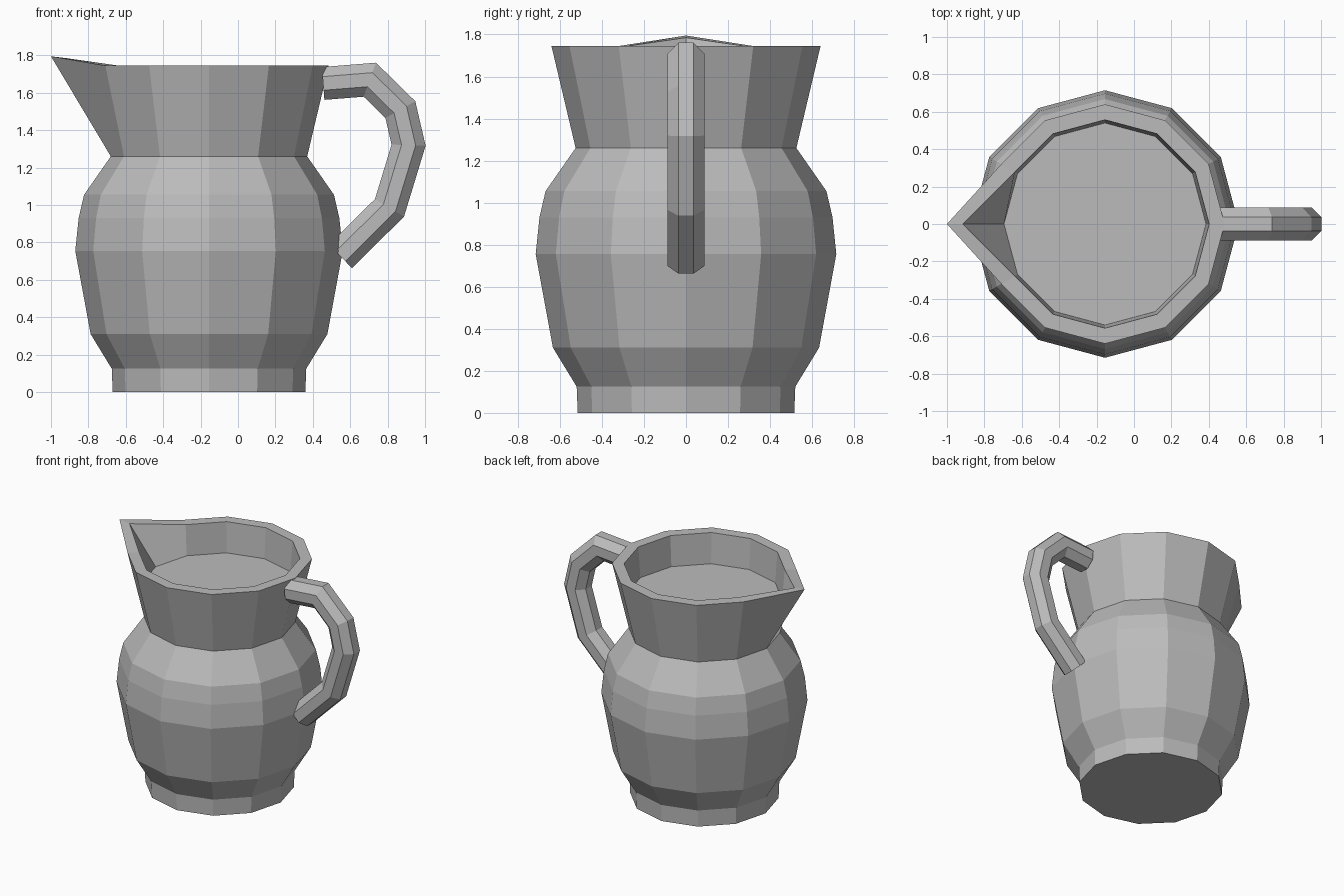
import bpy, bmesh, math
from mathutils import Vector

cube = bpy.data.objects.get("Cube")
if cube:
    bpy.data.objects.remove(cube, do_unlink=True)

SIDES = 12
AXIS_X = -0.155

clay = bpy.data.materials.new("plain grey clay")
clay.use_nodes = True
grey = (0.5, 0.5, 0.5, 1)
clay.diffuse_color = grey
clay.node_tree.nodes["Principled BSDF"].inputs["Base Color"].default_value = grey


def ring(radius, z, tip=None):
    """Level ring around the jug axis; tip pulls the -x corner out to (x, z)."""
    pts = [Vector((AXIS_X + radius * math.cos(math.tau * i / SIDES),
                   radius * math.sin(math.tau * i / SIDES), z)) for i in range(SIDES)]
    if tip:
        pts[SIDES // 2] = Vector((tip[0], 0, tip[1]))
    return pts


def loft(name, rings):
    """Skin a list of equal rings and cap both ends."""
    bm = bmesh.new()
    loops = [[bm.verts.new(p) for p in r] for r in rings]
    n = len(loops[0])
    for a, b in zip(loops, loops[1:]):
        for i in range(n):
            j = (i + 1) % n
            bm.faces.new((a[i], a[j], b[j], b[i]))
    bm.faces.new(loops[0][::-1])
    bm.faces.new(loops[-1])
    # split bent quads along the crease that runs down to the spout's tip
    bmesh.ops.recalc_face_normals(bm, faces=bm.faces)
    mesh = bpy.data.meshes.new(name)
    bm.to_mesh(mesh)
    bm.free()
    mesh.materials.append(clay)
    obj = bpy.data.objects.new(name, mesh)
    bpy.context.collection.objects.link(obj)
    return obj


# Jug: foot, belly, neck, spouted rim, then the inside down to its floor
outside = [(0.515, 0), (0.52, 0.125), (0.633, 0.31), (0.715, 0.755),
           (0.697, 0.93), (0.668, 1.055), (0.525, 1.26)]
rings = [ring(r, z) for r, z in outside]
rings += [ring(0.64, 1.745, (-1.0, 1.795)),
          ring(0.557, 1.745, (-0.915, 1.785)),
          ring(0.54, 1.515)]
loft("jug_body", rings)

# Handle: octagonal bar swept along a bent path with mitred corners
path = [Vector((x, 0, z)) for x, z in
        [(0.455, 1.65), (0.705, 1.67), (0.868, 1.51),
         (0.912, 1.32), (0.81, 0.985), (0.548, 0.725)]]
HALF = 0.088
corner = HALF / math.cos(math.pi / 8)
side = Vector((0, 1, 0))
sections = []
for k, p in enumerate(path):
    before = (p - path[k - 1]).normalized() if k else None
    after = (path[k + 1] - p).normalized() if k < len(path) - 1 else None
    before, after = before or after, after or before
    along = (before + after).normalized()
    out = side.cross(along) / along.dot(before)
    sections.append([p + side * corner * math.cos(a) + out * corner * math.sin(a)
                     for a in (math.pi / 8 + math.tau * i / 8 for i in range(8))])
loft("handle", sections)
